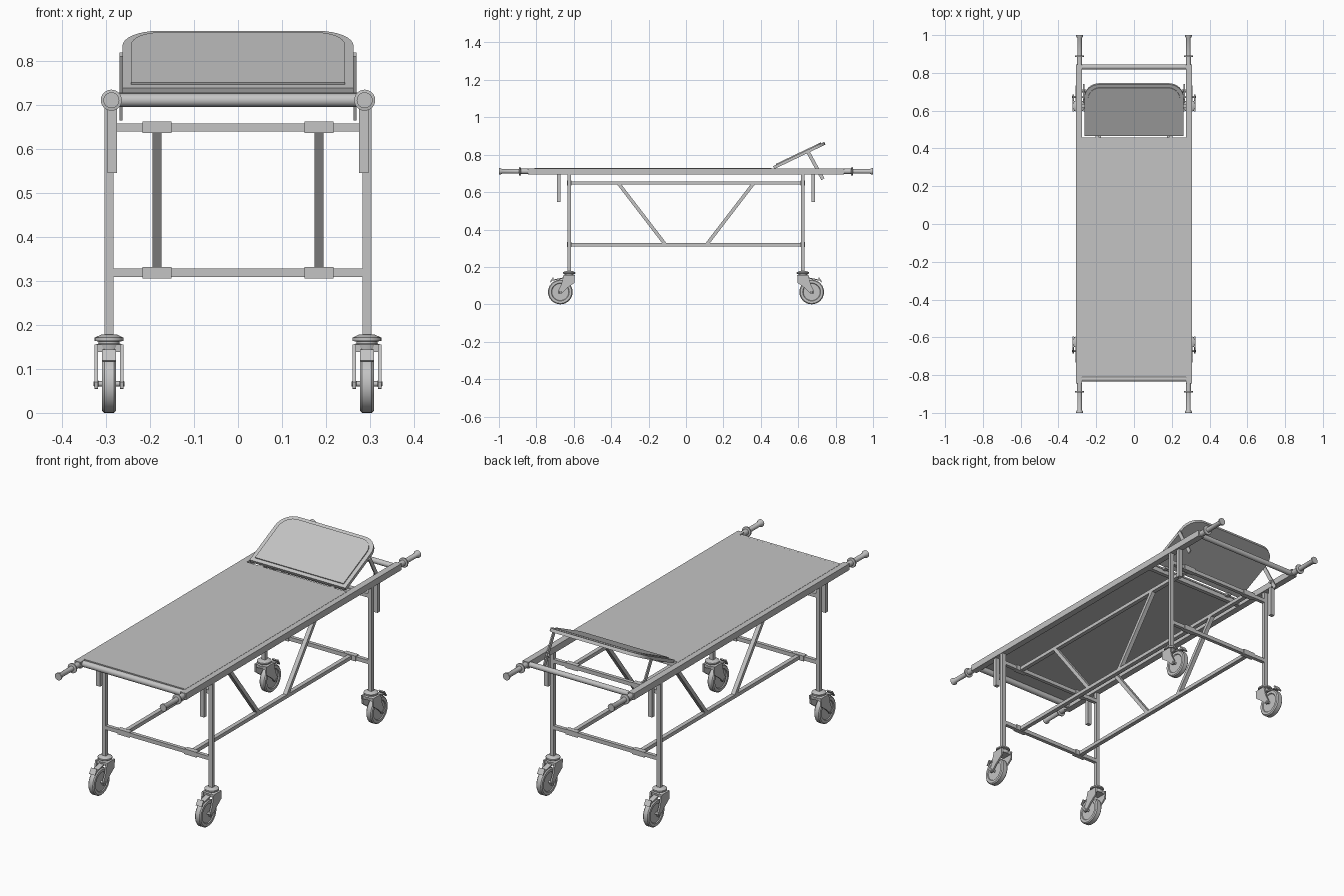
import bpy, bmesh, math
from mathutils import Vector, Matrix

cube = bpy.data.objects.get("Cube")
if cube:
    bpy.data.objects.remove(cube, do_unlink=True)

grey = bpy.data.materials.new("painted grey")
grey.use_nodes = True
grey.diffuse_color = (0.55, 0.55, 0.55, 1)
grey.node_tree.nodes["Principled BSDF"].inputs["Base Color"].default_value = (0.55, 0.55, 0.55, 1)


def finish(name, bm, matrix=None, smooth=False):
    bmesh.ops.recalc_face_normals(bm, faces=bm.faces)
    mesh = bpy.data.meshes.new(name)
    bm.to_mesh(mesh)
    bm.free()
    mesh.materials.append(grey)
    ob = bpy.data.objects.new(name, mesh)
    bpy.context.collection.objects.link(ob)
    if matrix:
        ob.matrix_world = matrix
    if smooth:
        bpy.ops.object.select_all(action='DESELECT')
        ob.select_set(True)
        bpy.context.view_layer.objects.active = ob
        bpy.ops.object.shade_smooth_by_angle(angle=math.radians(35))
    return ob


def box(name, centre, size):
    bm = bmesh.new()
    bmesh.ops.create_cube(bm, size=1)
    bmesh.ops.scale(bm, vec=size, verts=bm.verts)
    return finish(name, bm, Matrix.Translation(centre))


def bar(name, p, q, width, depth=None):
    """Square bar from p to q; width runs along x for bars lying in the yz plane."""
    p, q = Vector(p), Vector(q)
    z = (q - p).normalized()
    x = Vector((1, 0, 0)) if abs(z.x) < 0.9 else Vector((0, 1, 0))
    y = z.cross(x)
    ob = box(name, (0, 0, 0), (width, depth or width, (q - p).length))
    rot = Matrix((x, y, z)).transposed().to_4x4()
    ob.matrix_world = Matrix.Translation((p + q) / 2) @ rot
    return ob


def lathe(name, profile, origin, axis, sides=24):
    """Turn (radius, distance) points round an axis, closing both ends."""
    bm = bmesh.new()
    rings = []
    for r, t in profile:
        angles = [math.tau * i / sides for i in range(sides)]
        rings.append([bm.verts.new((r * math.cos(a), r * math.sin(a), t)) for a in angles])
    for a, b in zip(rings, rings[1:]):
        for i in range(sides):
            j = (i + 1) % sides
            bm.faces.new((a[i], a[j], b[j], b[i]))
    bm.faces.new(rings[0])
    bm.faces.new(rings[-1])
    rot = Vector(axis).to_track_quat('Z', 'Y').to_matrix().to_4x4()
    return finish(name, bm, Matrix.Translation(origin) @ rot, True)


def tube_x(name, x0, x1, y, z, r):
    return lathe(name, [(r, 0), (r, x1 - x0)], (x0, y, z), (1, 0, 0))


def prism(name, outline, depth, matrix):
    bm = bmesh.new()
    face = bm.faces.new([bm.verts.new((a, b, 0)) for a, b in outline])
    ext = bmesh.ops.extrude_face_region(bm, geom=[face])
    verts = [v for v in ext["geom"] if isinstance(v, bmesh.types.BMVert)]
    bmesh.ops.translate(bm, vec=(0, 0, depth), verts=verts)
    return finish(name, bm, matrix, True)


RAIL_X, RAIL_Z, LEG_X, LEG_Y, BAR_X = 0.29, 0.711, 0.293, 0.625, 0.184
LEVELS = {"lower": 0.319, "upper": 0.649}

# Bed surface and the bars across its ends
box("bed_sheet", (0, -0.176, 0.724), (0.556, 1.268, 0.008))
tube_x("front_crossbar", -RAIL_X, RAIL_X, -0.82, RAIL_Z, 0.015)
tube_x("back_crossbar", -RAIL_X, RAIL_X, 0.831, RAIL_Z, 0.013)
box("hinge_crossbar", (0, 0.445, 0.709), (0.56, 0.02, 0.022))

# Tilted headrest: rounded plate with a raised panel
def arch(half, low, high, r):
    pts = [(-half, low), (half, low)]
    for cx, start in ((half - r, 0), (r - half, 90)):
        for i in range(9):
            a = math.radians(start + i * 90 / 8)
            pts.append((cx + r * math.cos(a), high - r + r * math.sin(a)))
    return pts

tilt = Matrix.Translation((0, 0.473, 0.724)) @ Matrix.Rotation(math.radians(25.5), 4, 'X')
prism("headrest_plate", arch(0.263, 0, 0.302, 0.08), 0.016, tilt)
prism("headrest_panel", arch(0.243, 0.018, 0.284, 0.065), 0.005,
      tilt @ Matrix.Translation((0, 0, 0.016)))

for sx, side in ((1, "left"), (-1, "right")):
    # Long rail, headrest hinge and prop
    box(side + "_rail", (sx * RAIL_X, 0, RAIL_Z), (0.032, 1.69, 0.032))
    box(side + "_hinge", (sx * 0.195, 0.463, 0.721), (0.02, 0.03, 0.012))
    bar(side + "_headrest_prop", (sx * 0.266, 0.652, 0.815), (sx * 0.266, 0.732, 0.669), 0.006, 0.019)
    tube_x(side + "_prop_pivot", sx * 0.265 - 0.01, sx * 0.265 + 0.01, 0.705, RAIL_Z, 0.008)

    # Lengthwise frame bars and sloping braces
    for level, z in LEVELS.items():
        box(f"{side}_{level}_long_bar", (sx * BAR_X, 0, z), (0.021, 2 * LEG_Y, 0.018))
    for sy, end in ((-1, "front"), (1, "back")):
        bar(f"{side}_{end}_brace", (sx * BAR_X, sy * 0.36, 0.645),
            (sx * BAR_X, sy * 0.112, 0.322), 0.021, 0.018)

for sy, end in ((-1, "front"), (1, "back")):
    # Cross bars of each leg frame, with sleeves holding the long bars
    for level, z in LEVELS.items():
        box(f"{end}_{level}_cross_bar", (0, sy * LEG_Y, z), (2 * LEG_X, 0.018, 0.019))
        for sx, side in ((1, "left"), (-1, "right")):
            box(f"{end}_{side}_{level}_sleeve", (sx * BAR_X, sy * LEG_Y, z), (0.066, 0.025, 0.026))

    for sx, side in ((1, "left"), (-1, "right")):
        tag = f"{end}_{side}_"
        x, y = sx * LEG_X, sy * LEG_Y
        wy = sy * 0.672

        # Carrying handle with flange and flared tip
        lathe(tag + "handle", [(0.014, 0), (0.014, 0.048), (0.024, 0.05), (0.024, 0.056),
                               (0.012, 0.058), (0.012, 0.148), (0.018, 0.158), (0.018, 0.165)],
              (sx * 0.288, sy * 0.835, RAIL_Z), (0, sy, 0))

        # Leg and the short stand post beside it
        box(tag + "leg", (x, y, 0.437), (0.02, 0.018, 0.53))
        box(tag + "stand_post", (sx * 0.286, sy * 0.68, 0.624), (0.022, 0.019, 0.156))

        # Caster swivel head
        lathe(tag + "caster_head", [(0.028, 0.14), (0.031, 0.155), (0.024, 0.158), (0.024, 0.162),
                                    (0.033, 0.164), (0.033, 0.171), (0.018, 0.178)],
              (x, y, 0), (0, 0, 1))

        # Fork plates, drawn as (outward, height) and stood up across x
        fork = [(-0.03, 0.156), (0.03, 0.156), (0.042, 0.105), (0.06, 0.07), (0.057, 0.055),
                (0.042, 0.054), (0.015, 0.083), (-0.028, 0.115)]
        for off in (-0.033, 0.025):
            upright = Matrix(((0, 0, 1, x + off), (sy, 0, 0, y), (0, 1, 0, 0), (0, 0, 0, 1)))
            prism(tag + "fork_plate", fork, 0.008, upright)
        box(tag + "fork_bridge", (x, y, 0.147), (0.056, 0.052, 0.016))

        # Wheel, axle and brake pedal
        lathe(tag + "wheel", [(0.022, -0.012), (0.045, -0.012), (0.048, -0.016), (0.061, -0.016),
                              (0.066, -0.011), (0.066, 0.011), (0.061, 0.016), (0.048, 0.016),
                              (0.045, 0.012), (0.022, 0.012)], (x, wy, 0.066), (1, 0, 0), 32)
        lathe(tag + "axle", [(0.005, -0.035), (0.008, -0.031), (0.008, -0.025), (0.006, -0.024),
                             (0.006, 0.024), (0.008, 0.025), (0.008, 0.031), (0.005, 0.035)],
              (x, wy, 0.066), (1, 0, 0), 12)
        bar(tag + "brake_arm", (x, y + sy * 0.02, 0.143), (x, y + sy * 0.088, 0.129), 0.026, 0.006)
        bar(tag + "brake_pedal", (x, y + sy * 0.084, 0.143), (x, y + sy * 0.1, 0.118), 0.032, 0.006)
